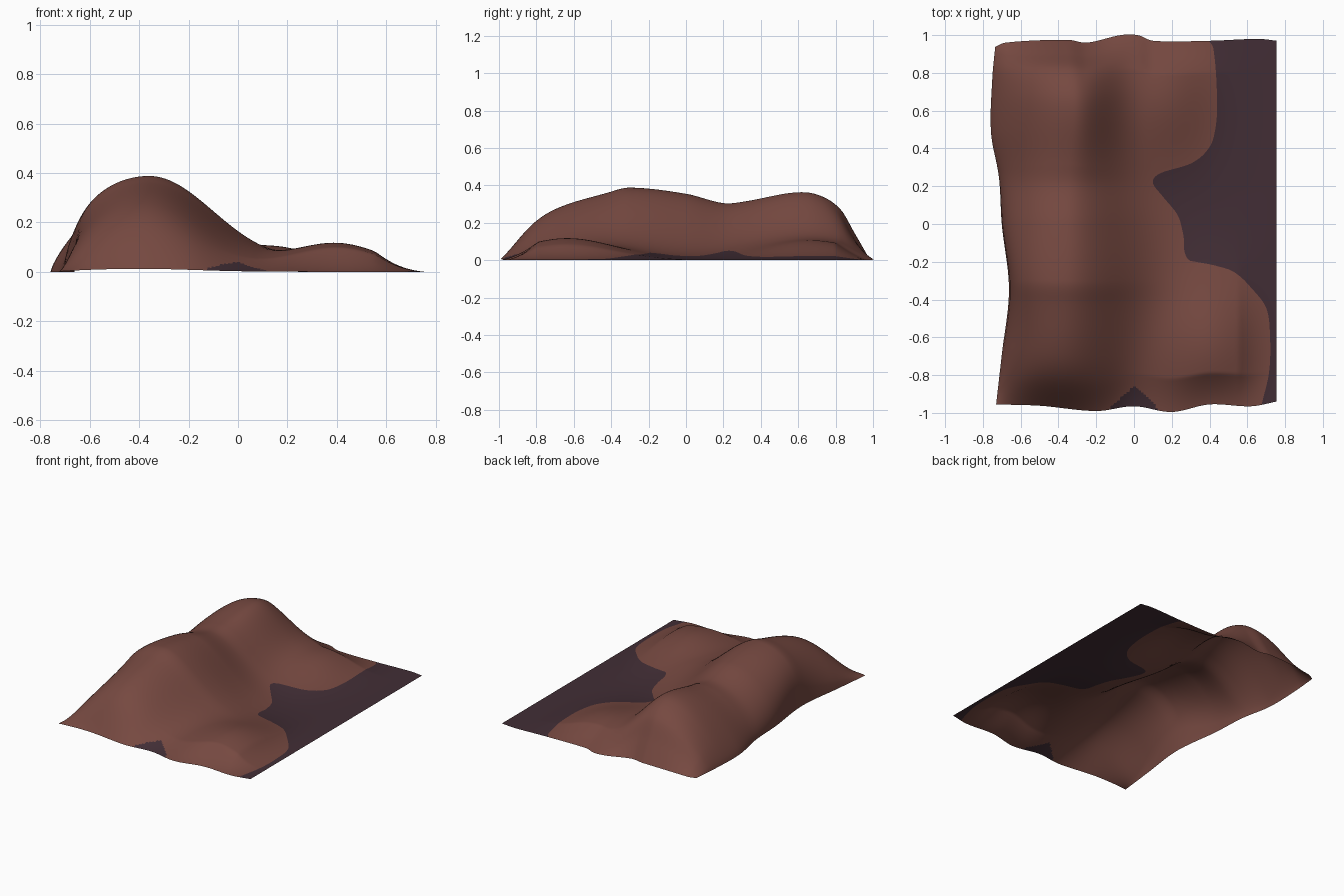
import bpy, bmesh, math

if "Cube" in bpy.data.objects:
    bpy.data.objects.remove(bpy.data.objects["Cube"])


def curve(pts):
    """Smooth interpolation through (t, value) points."""
    n = len(pts)

    def slope(i):
        a, b = pts[max(i - 1, 0)], pts[min(i + 1, n - 1)]
        return (b[1] - a[1]) / (b[0] - a[0])

    def f(t):
        t = min(max(t, pts[0][0]), pts[-1][0])
        i = 0
        while i < n - 2 and t > pts[i + 1][0]:
            i += 1
        (t0, v0), (t1, v1) = pts[i], pts[i + 1]
        h = t1 - t0
        s = (t - t0) / h
        return (v0 * (1 + 2 * s) * (1 - s) ** 2 + v1 * s * s * (3 - 2 * s)
                + h * s * (1 - s) * (slope(i) * (1 - s) - slope(i + 1) * s))
    return f


# Outline of the sheet
X_RIGHT = 0.755
left = curve([(-.97, -.73), (-.7, -.70), (-.35, -.662), (0, -.70),
              (.25, -.715), (.5, -.757), (.8, -.75), (.97, -.735)])
front = curve([(-.75, -.955), (-.5, -.962), (-.2, -.99), (0, -.965),
               (.2, -.995), (.4, -.955), (.62, -.965), (.755, -.94)])
back = curve([(-.75, .93), (-.68, .96), (-.35, .975), (-.25, .96), (-.07, 1),
              (.02, 1), (.1, .97), (.4, .97), (.66, .98), (.755, .97)])

# Main ridge along y: crest height, crest position, spread, left steepness
crest = curve([(-.98, 0), (-.82, .19), (-.68, .28), (-.42, .36), (-.3, .388),
               (0, .355), (.2, .305), (.32, .315), (.57, .36), (.7, .35),
               (.82, .275), (.9, .14), (.98, 0)])
crest_x = curve([(-1, -.4), (-.3, -.36), (.2, -.35), (.6, -.32), (1, -.33)])
spread = curve([(-1, .22), (-.3, .27), (.2, .22), (.6, .18), (1, .18)])
steep = curve([(-1, .75), (-.65, .55), (-.3, .3), (.1, .5), (.5, .75), (1, .75)])

# Edge between soil and the dark flat
shore = curve([(-.97, .675), (-.8, .715), (-.6, .72), (-.45, .7), (-.35, .63),
               (-.25, .52), (-.215, .4), (-.19, .29), (-.05, .26), (.05, .23),
               (.15, .15), (.22, .10), (.27, .14), (.32, .30), (.4, .395),
               (.5, .43), (.65, .44), (.93, .42), (.98, .39)])


def bump(x, y, cx, cy, sx, sy, h):
    return h * math.exp(-.5 * (((x - cx) / sx) ** 2 + ((y - cy) / sy) ** 2))


def height(x, y):
    c, xl = crest_x(y), left(y)
    if x < c:
        t = max(0, (x - xl) / (c - xl))
        z = math.sin(t * math.pi / 2) ** steep(y)
    else:
        z = math.exp(-.5 * ((x - c) / spread(y)) ** 2)
    z *= max(0, crest(y))
    # low mounds, faded to the rim
    rim = min(1, (.97 - abs(y)) / .17) * min(1, (X_RIGHT - x) / .2)
    z += max(0, rim) * (bump(x, y, .40, -.65, .19, .26, .115)
                        + bump(x, y, .17, .68, .16, .24, .095))
    return max(0, z)


def material(name, col):
    m = bpy.data.materials.new(name)
    m.diffuse_color = (*col, 1)
    m.use_nodes = True
    m.node_tree.nodes["Principled BSDF"].inputs["Base Color"].default_value = m.diffuse_color
    return m


# Terrain sheet: columns split exactly at the shore line
ROWS, SOIL, FLAT = 200, 100, 30
bm = bmesh.new()
grid = []
for j in range(ROWS + 1):
    y = -.97 + 1.94 * j / ROWS
    a, b = left(y), shore(y)
    xs = [a + (b - a) * (i / SOIL) ** 1.15 for i in range(SOIL)]
    xs += [b + (X_RIGHT - b) * i / FLAT for i in range(FLAT + 1)]
    row = []
    for x in xs:
        s = j / ROWS
        # bend the ends only near the wavy front and back rims
        yy = y + (front(x) + .97) * (1 - s) ** 4 + (back(x) - .97) * s ** 4
        row.append(bm.verts.new((x, yy, height(x, y))))
    grid.append(row)
for j in range(ROWS):
    for i in range(SOIL + FLAT):
        f = bm.faces.new((grid[j][i], grid[j][i + 1],
                          grid[j + 1][i + 1], grid[j + 1][i]))
        f.smooth = True
        p = f.calc_center_median()
        # small dark hollow at the front rim
        hollow = p.y < -.86 - 1.0 * abs(p.x) ** 1.05 and abs(p.x) < .12
        f.material_index = 1 if i >= SOIL or hollow else 0
me = bpy.data.meshes.new("terrain")
bm.to_mesh(me)
bm.free()
me.materials.append(material("red brown soil", (.18, .066, .052)))
me.materials.append(material("dark purple ground", (.054, .027, .036)))
bpy.context.collection.objects.link(bpy.data.objects.new("terrain", me))
